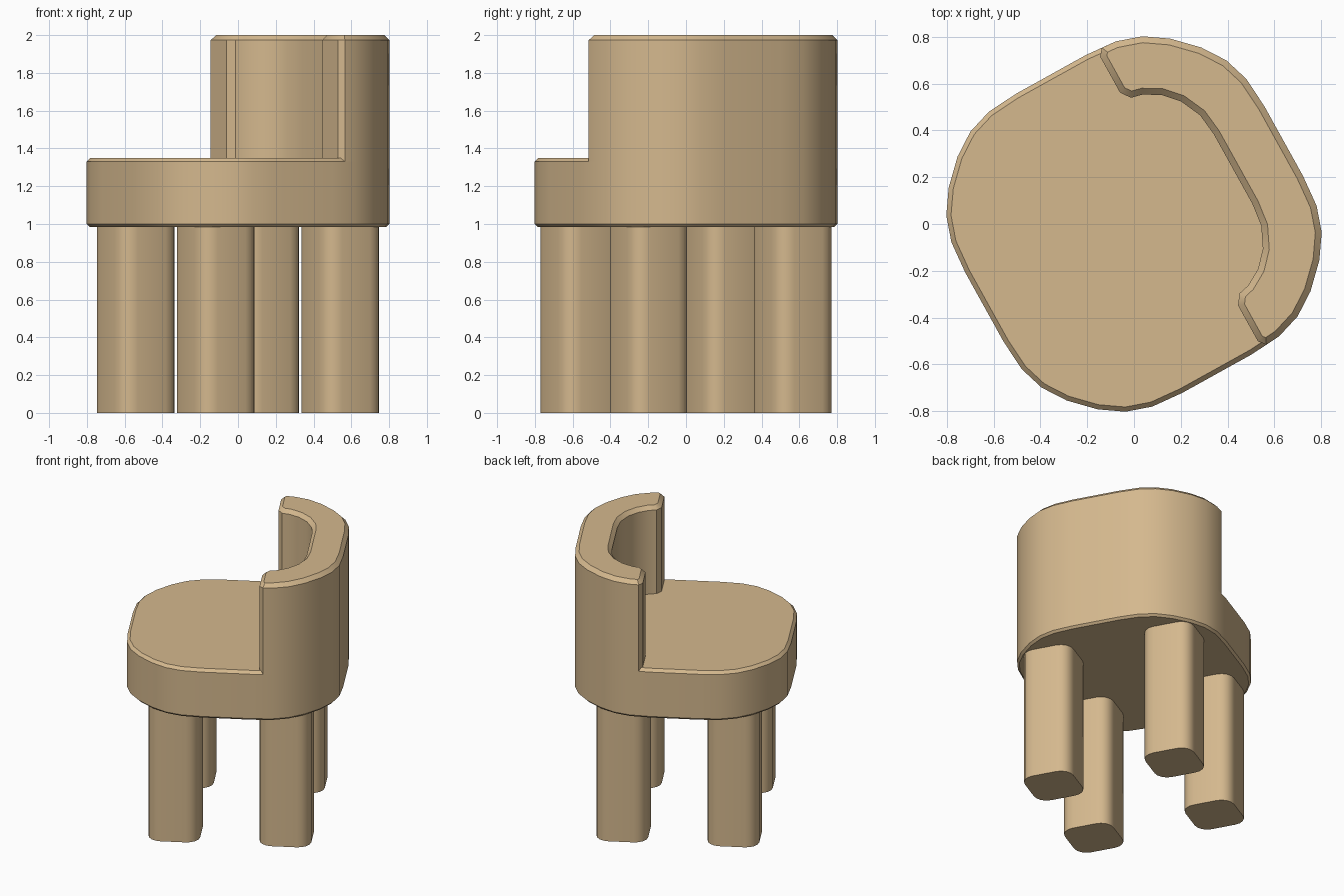
import bpy, bmesh
from math import radians, cos, sin, pi

if "Cube" in bpy.data.objects:
    bpy.data.objects.remove(bpy.data.objects["Cube"])

TURN = radians(29)  # the chair is turned; its back points along local +x

wood = bpy.data.materials.new("tan_wood")
wood.diffuse_color = (0.66, 0.48, 0.27, 1)
wood.use_nodes = True
wood.node_tree.nodes["Principled BSDF"].inputs["Base Color"].default_value = wood.diffuse_color


def prism(name, outline, z0, z1, top=0, bottom=0, loc=(0, 0)):
    """Extrude an outline from z0 to z1, with chamfered top and bottom rims."""
    bm = bmesh.new()
    base = bm.faces.new([bm.verts.new((x, y, z0)) for x, y in outline])
    up = bmesh.ops.extrude_face_region(bm, geom=[base], use_keep_orig=True)["geom"]
    bmesh.ops.translate(bm, vec=(0, 0, z1 - z0),
                        verts=[v for v in up if isinstance(v, bmesh.types.BMVert)])
    bmesh.ops.recalc_face_normals(bm, faces=bm.faces)
    for z, size in ((z1, top), (z0, bottom)):
        if size:
            rim = [e for e in bm.edges if all(abs(v.co.z - z) < 1e-5 for v in e.verts)]
            bmesh.ops.bevel(bm, geom=rim, offset=size, offset_type='OFFSET',
                            segments=1, profile=0.5, affect='EDGES')
    bmesh.ops.recalc_face_normals(bm, faces=bm.faces)
    mesh = bpy.data.meshes.new(name)
    bm.to_mesh(mesh)
    bm.free()
    mesh.materials.append(wood)
    obj = bpy.data.objects.new(name, mesh)
    bpy.context.collection.objects.link(obj)
    c, s = cos(TURN), sin(TURN)
    obj.location = (c * loc[0] - s * loc[1], s * loc[0] + c * loc[1], 0)
    obj.rotation_euler.z = TURN
    bpy.ops.object.select_all(action='DESELECT')
    obj.select_set(True)
    bpy.context.view_layer.objects.active = obj
    bpy.ops.object.shade_smooth_by_angle(angle=radians(30))
    return obj


def four_corners(corner):
    """Repeat one corner by quarter turns."""
    pts = []
    for _ in range(4):
        pts += corner
        corner = [(-y, x) for x, y in corner]
    return pts


# Seat: rounded square slab
half_corner = [(0.731, 0.17), (0.72, 0.31), (0.684, 0.42), (0.617, 0.52)]
corner = half_corner + [(y, x) for x, y in reversed(half_corner)]
prism("seat", four_corners(corner), 0.985, 1.35, top=0.02, bottom=0.015)

# Backrest: wrap-around wall flush with the seat's outer edge, chamfered ends
outer = corner[:6] + [(0.31, 0.72), (0.245, 0.725), (0.22, 0.695)]
inner = [(0.22, 0.52), (0.25, 0.478), (0.30, 0.466), (0.37, 0.425),
         (0.43, 0.36), (0.472, 0.27), (0.484, 0.17)]
half = outer + inner
prism("backrest", half + [(x, -y) for x, y in reversed(half)], 1.33, 2.0, top=0.027)

# Legs: four rounded square posts
R, H, N = 0.09, 0.175, 4
leg_corner = [(H - R + R * cos(i * pi / 2 / N), H - R + R * sin(i * pi / 2 / N))
              for i in range(N + 1)]
for side, v in (("left", 0.436), ("right", -0.436)):
    for end, u in (("front", -0.377), ("back", 0.377)):
        prism(f"{end}_{side}_leg", four_corners(leg_corner), 0, 1.0, loc=(u, v))
